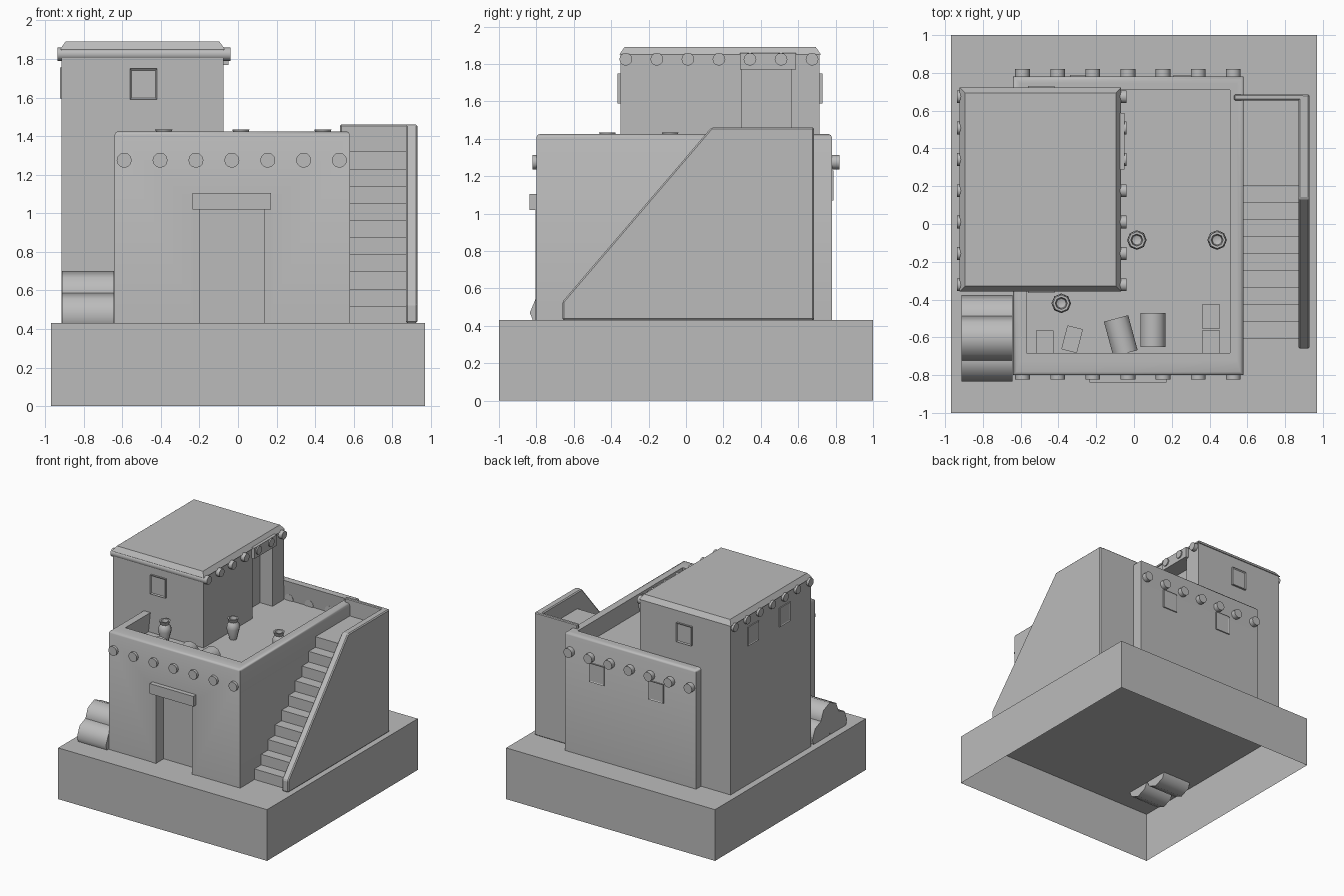
import bpy, bmesh, math
from mathutils import Matrix, Vector

if "Cube" in bpy.data.objects:
    bpy.data.objects.remove(bpy.data.objects["Cube"], do_unlink=True)

GROUND, FLOOR = 0.43, 1.26

clay = bpy.data.materials.new("grey_clay")
clay.use_nodes = True
clay.diffuse_color = (0.5, 0.5, 0.5, 1)
clay.node_tree.nodes["Principled BSDF"].inputs["Base Color"].default_value = (0.5, 0.5, 0.5, 1)


def finish(name, bm, smooth=False):
    bmesh.ops.recalc_face_normals(bm, faces=bm.faces)
    mesh = bpy.data.meshes.new(name)
    bm.to_mesh(mesh)
    bm.free()
    mesh.materials.append(clay)
    ob = bpy.data.objects.new(name, mesh)
    bpy.context.collection.objects.link(ob)
    if smooth:
        bpy.ops.object.select_all(action='DESELECT')
        ob.select_set(True)
        bpy.context.view_layer.objects.active = ob
        bpy.ops.object.shade_smooth_by_angle(angle=math.radians(50))
    return ob


def box_mesh(x, y, z):
    bm = bmesh.new()
    size = Vector((x[1] - x[0], y[1] - y[0], z[1] - z[0]))
    mid = Vector((x[0] + x[1], y[0] + y[1], z[0] + z[1])) / 2
    bmesh.ops.create_cube(bm, size=1, matrix=Matrix.Translation(mid) @ Matrix.Diagonal(size).to_4x4())
    return bm


def box(name, x, y, z, bevel=0, turn=0):
    bm = box_mesh(x, y, z)
    if bevel:
        bmesh.ops.bevel(bm, geom=bm.edges[:], offset=bevel, segments=1, affect='EDGES')
    if turn:
        mid = Vector((sum(x) / 2, sum(y) / 2, 0))
        bmesh.ops.rotate(bm, verts=bm.verts, cent=mid, matrix=Matrix.Rotation(turn, 3, 'Z'))
    return finish(name, bm)


def cylinder(name, start, end, radius, sides):
    a, b = Vector(start), Vector(end)
    bm = bmesh.new()
    spin = (b - a).to_track_quat('Z', 'Y').to_matrix().to_4x4()
    bmesh.ops.create_cone(bm, cap_ends=True, segments=sides, radius1=radius, radius2=radius,
                          depth=(b - a).length, matrix=Matrix.Translation((a + b) / 2) @ spin)
    return finish(name, bm, True)


def extrude_side(name, profile, x0, x1, bevel=0):
    """Profile in (y, z), swept along x."""
    bm = bmesh.new()
    face = bm.faces.new([bm.verts.new((x0, y, z)) for y, z in profile])
    out = bmesh.ops.extrude_face_region(bm, geom=[face])["geom"]
    bmesh.ops.translate(bm, vec=(x1 - x0, 0, 0), verts=[v for v in out if isinstance(v, bmesh.types.BMVert)])
    if bevel:
        bmesh.ops.bevel(bm, geom=bm.edges[:], offset=bevel, segments=1, affect='EDGES')
    return finish(name, bm)


def cut(target, x, y, z):
    cutter = box("doorway_cutter", x, y, z)
    mod = target.modifiers.new("doorway", 'BOOLEAN')
    mod.operation, mod.solver, mod.object = 'DIFFERENCE', 'EXACT', cutter
    bpy.context.view_layer.objects.active = target
    bpy.ops.object.modifier_apply(modifier=mod.name)
    bpy.data.objects.remove(cutter, do_unlink=True)


def window(name, centre, facing, thick):
    """Framed plate with a sunken pane, standing on a wall."""
    bm = box_mesh((-0.07, 0.07), (-thick, 0.01), (-0.08, 0.08))
    front = min(bm.faces, key=lambda f: f.calc_center_median().y)
    bmesh.ops.inset_region(bm, faces=[front], thickness=0.012)
    bmesh.ops.translate(bm, verts=front.verts[:], vec=(0, thick * 0.5, 0))
    bm.transform(Matrix.Translation(centre) @ Matrix.Rotation(facing, 4, 'Z'))
    return finish(name, bm)


# Plinth, open underneath
bm = box_mesh((-0.97, 0.97), (-1, 1), (0, GROUND))
bmesh.ops.delete(bm, geom=[min(bm.faces, key=lambda f: f.calc_center_median().z)], context='FACES_ONLY')
finish("plinth", bm)

# Main house with a sunken roof terrace and softened parapet
bm = box_mesh((-0.64, 0.58), (-0.8, 0.78), (GROUND, 1.425))
bm.normal_update()
top = max(bm.faces, key=lambda f: f.calc_center_median().z)
bmesh.ops.inset_region(bm, faces=[top], thickness=0.075)
for v in top.verts:
    if v.co.y < 0:
        v.co.y = -0.7
bmesh.ops.inset_region(bm, faces=[top], thickness=0.001)
for v in top.verts:
    v.co.z = FLOOR
rim = [e for e in bm.edges if all(v.co.z > 1.42 for v in e.verts)
       and any(f.calc_center_median().z < 1.42 for f in e.link_faces)]
bmesh.ops.bevel(bm, geom=rim, offset=0.018, segments=2, profile=0.5, affect='EDGES')
house = finish("house", bm, True)
cut(house, (-0.2, 0.135), (-0.9, -0.7), (GROUND - 0.1, 1.02))
box("door_lintel", (-0.235, 0.172), (-0.838, -0.78), (1.02, 1.105))
for side, x in (("left", 0.135), ("right", -0.236)):
    box(side + "_door_jamb", (x, x + 0.037), (-0.804, -0.78), (GROUND, 1.02))

# Upper tower with a chamfered roof edge
tower = finish("tower", box_mesh((-0.915, -0.075), (-0.35, 0.715), (GROUND, 1.855)))
cut(tower, (-0.19, 0), (0.3, 0.565), (FLOOR, 1.77))
box("tower_door_lintel", (-0.1, -0.05), (0.288, 0.588), (1.77, 1.86))
bm = box_mesh((-0.923, -0.068), (-0.357, 0.722), (1.85, 1.89))
for v in bm.verts:
    if v.co.z > 1.88:
        v.co.x += 0.028 if v.co.x < -0.5 else -0.028
        v.co.y += 0.028 if v.co.y < 0 else -0.028
finish("tower_roof", bm)

# Roof beams poking out of the walls
for i in range(7):
    x = -0.59 + i * 0.186
    cylinder("front_beam", (x, -0.822, 1.275), (x, -0.72, 1.275), 0.039, 12)
    cylinder("back_beam", (x, 0.72, 1.275), (x, 0.82, 1.275), 0.039, 12)
    y = -0.322 + i * 0.166
    cylinder("tower_beam", (-0.937, y, 1.825), (-0.04, y, 1.825), 0.034, 12)

# Windows
window("tower_front_window", (-0.49, -0.35, 1.67), 0, 0.015)
window("tower_back_window", (-0.49, 0.715, 1.67), math.pi, 0.015)
for y in (0.0, 0.42):
    window("tower_side_window", (-0.915, y, 1.675), -math.pi / 2, 0.009)
for x in (-0.27, 0.28):
    window("house_back_window", (x, 0.78, 1.15), math.pi, 0.009)

# Staircase with landing and side walls
profile = [(-0.61, GROUND)]
for i in range(10):
    y, z = -0.61 + 0.09 * i, GROUND + 0.089 * i
    profile += [(y, z + 0.089)] if i == 0 else [(y, z), (y, z + 0.089)]
profile += [(0.67, GROUND + 0.89), (0.67, GROUND)]
extrude_side("staircase", profile, 0.57, 0.88)
extrude_side("stair_wall", [(-0.66, GROUND), (-0.66, 0.53), (0.135, 1.46), (0.685, 1.46), (0.685, GROUND)],
             0.87, 0.93, 0.008)
box("landing_wall", (0.53, 0.9), (0.655, 0.685), (GROUND, 1.46), 0.006)

# Stacked logs by the tower
for name, y, z in (("front_log", -0.715, 0.47), ("back_log", -0.495, 0.47), ("upper_log", -0.605, 0.58)):
    cylinder(name, (-0.912, y, z), (-0.643, y, z), 0.12, 8)

# Clay pots on the terrace
outline = [(0, 0), (0.028, 0), (0.052, 0.09), (0.048, 0.125), (0.033, 0.145),
           (0.045, 0.175), (0.032, 0.175), (0.026, 0.14), (0, 0.13)]
for x, y in ((-0.385, -0.42), (0.015, -0.085), (0.44, -0.085)):
    bm = bmesh.new()
    verts = [bm.verts.new((r, 0, z)) for r, z in outline]
    edges = [bm.edges.new(pair) for pair in zip(verts, verts[1:])]
    bmesh.ops.spin(bm, geom=verts + edges, cent=(0, 0, 0), axis=(0, 0, 1), angle=math.tau, steps=8)
    bmesh.ops.remove_doubles(bm, verts=bm.verts, dist=0.0005)
    bmesh.ops.translate(bm, verts=bm.verts, vec=(x, y, FLOOR))
    finish("clay_pot", bm, True)

# Rolls and crates on the terrace
cylinder("tilted_roll", (-0.045, -0.685, 1.3), (-0.095, -0.5, 1.3), 0.07, 10)
cylinder("straight_roll", (0.1, -0.65, 1.3), (0.1, -0.47, 1.3), 0.07, 10)
box("crate", (-0.52, -0.425), (-0.69, -0.565), (FLOOR, 1.36))
box("turned_crate", (-0.37, -0.285), (-0.675, -0.545), (FLOOR, 1.36), 0, -0.25)
for y in (-0.69, -0.552):
    box("low_crate", (0.36, 0.455), (y, y + 0.125), (FLOOR, 1.3))
